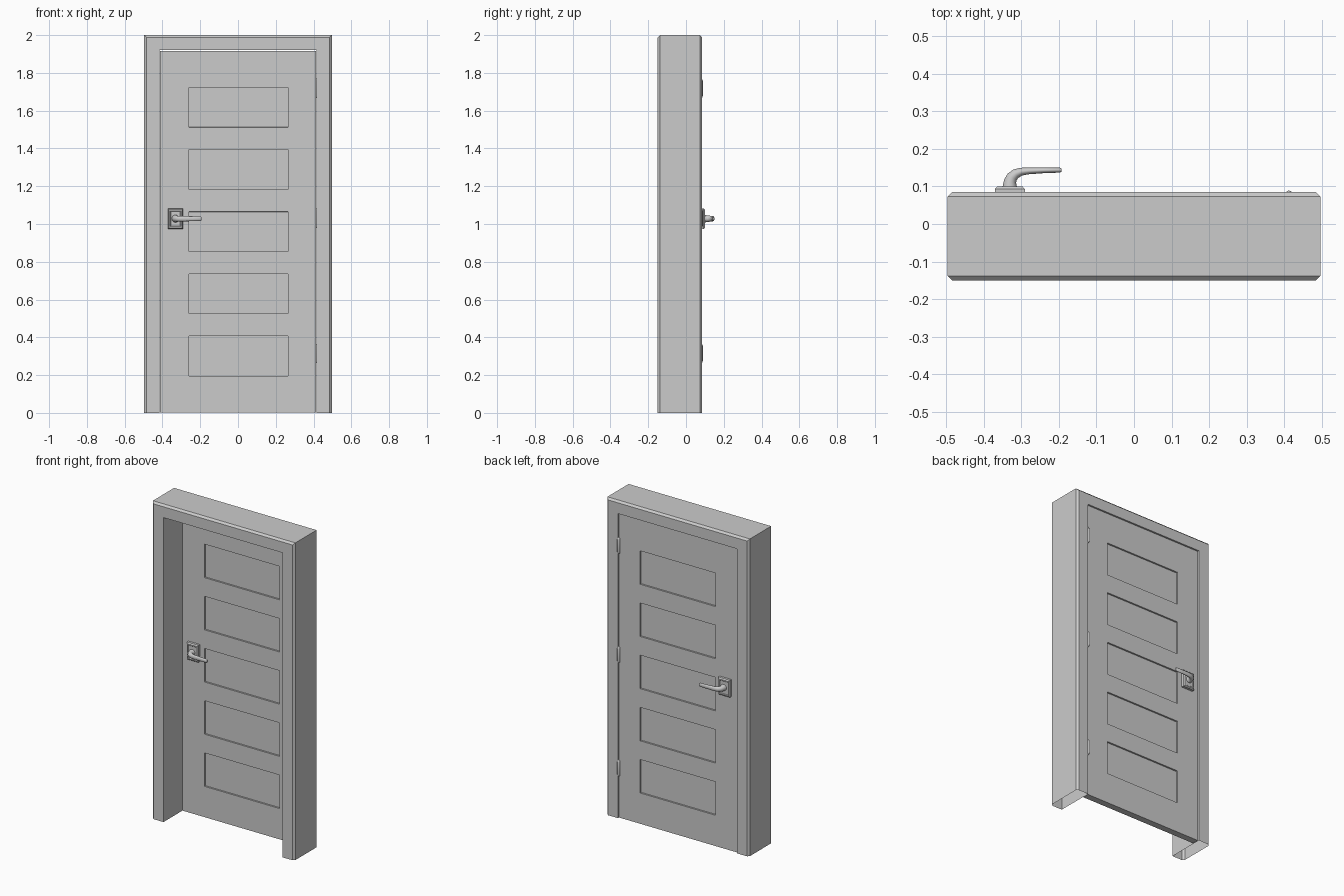
import bpy, bmesh, math
from mathutils import Vector

if "Cube" in bpy.data.objects:
    bpy.data.objects.remove(bpy.data.objects["Cube"])

W, H = 0.497, 2.0            # frame half width, height
OW, OH = 0.415, 1.92         # opening half width, height
Y0, Y1 = -0.15, 0.085        # frame depth
D0, D1 = 0.036, 0.078        # door leaf depth


def finish(bm, name, smooth=None):
    bmesh.ops.recalc_face_normals(bm, faces=bm.faces[:])
    me = bpy.data.meshes.new(name)
    bm.to_mesh(me)
    bm.free()
    ob = bpy.data.objects.new(name, me)
    bpy.context.collection.objects.link(ob)
    if smooth:
        bpy.ops.object.select_all(action='DESELECT')
        ob.select_set(True)
        bpy.context.view_layer.objects.active = ob
        bpy.ops.object.shade_smooth_by_angle(angle=math.radians(smooth))
    return ob


def loft(bm, rings):
    """Skin a list of equal-length point rings and cap both ends."""
    vs = [[bm.verts.new(p) for p in r] for r in rings]
    n = len(vs[0])
    for a, b in zip(vs, vs[1:]):
        for i in range(n):
            j = (i + 1) % n
            bm.faces.new((a[i], a[j], b[j], b[i]))
    bm.faces.new(vs[0])
    bm.faces.new(vs[-1])


# Door frame: extruded U profile, chamfered outside edges, open underneath
bm = bmesh.new()
prof = [(-W, 0), (-W, H), (W, H), (W, 0), (OW, 0), (OW, OH), (-OW, OH), (-OW, 0)]
loft(bm, [[(x, y, z) for x, z in prof] for y in (Y0, Y1)])
bm.normal_update()


def outer(e):
    a, b = (v.co for v in e.verts)
    if abs(a.y - b.y) > 0.01:
        return False
    top = a.z > H - 0.01 and b.z > H - 0.01
    side = abs(a.x) > W - 0.01 and abs(b.x) > W - 0.01 and abs(a.x - b.x) < 0.01
    return top or side


bmesh.ops.recalc_face_normals(bm, faces=bm.faces[:])
bmesh.ops.bevel(bm, geom=[e for e in bm.edges if outer(e)], offset=0.012,
                offset_type='OFFSET', segments=1, affect='EDGES')
bmesh.ops.delete(bm, geom=[f for f in bm.faces if all(v.co.z < 0.001 for v in f.verts)],
                 context='FACES_ONLY')
finish(bm, "door_frame")

# Door leaf: slab cut into a grid, five panels sunk on both sides
bm = bmesh.new()
w, h = 0.412, 1.917
loft(bm, [[(-w, y, 0.002), (w, y, 0.002), (w, y, h), (-w, y, h)] for y in (D0, D1)])
px = (-0.26, 0.265)
panels = [(0.196 + 0.329 * i, 0.407 + 0.329 * i) for i in range(5)]
cuts = [((x, 0, 0), (1, 0, 0)) for x in px]
cuts += [((0, 0, z), (0, 0, 1)) for p in panels for z in p]
for co, no in cuts:
    bmesh.ops.bisect_plane(bm, geom=bm.verts[:] + bm.edges[:] + bm.faces[:],
                           plane_co=co, plane_no=no)
bmesh.ops.recalc_face_normals(bm, faces=bm.faces[:])
sunk = []
for f in bm.faces:
    c = f.calc_center_median()
    if abs(f.normal.y) > 0.9 and px[0] < c.x < px[1] and any(a < c.z < b for a, b in panels):
        sunk.append(f)
bmesh.ops.inset_individual(bm, faces=sunk, thickness=0.0005, depth=0)
for f in sunk:
    bmesh.ops.translate(bm, verts=f.verts[:], vec=-0.01 * f.normal)
finish(bm, "door_leaf")

# Handles: stepped plate and tapering curved lever on each side
CX, CZ = -0.331, 1.028
PLATE = [(0.040, 0.054, 0), (0.040, 0.054, 0.015), (0.034, 0.048, 0.022),
         (0.028, 0.042, 0.022), (0.025, 0.039, 0.019)]
LEVER = [(0, 0.018, 0.020, 0.020), (0, 0.027, 0.018, 0.019), (0.001, 0.036, 0.0165, 0.017),
         (0.006, 0.047, 0.015, 0.016), (0.016, 0.056, 0.013, 0.015),
         (0.030, 0.0615, 0.0105, 0.0145), (0.050, 0.0635, 0.009, 0.014),
         (0.090, 0.065, 0.0075, 0.013), (0.134, 0.0655, 0.0065, 0.012),
         (0.138, 0.0655, 0.004, 0.009)]


def handle(side, face, s):
    bm = bmesh.new()
    loft(bm, [[(CX + i * a, face + s * d, CZ + j * b)
               for i, j in ((-1, -1), (1, -1), (1, 1), (-1, 1))] for a, b, d in PLATE])
    finish(bm, side + "_handle_plate")
    bm = bmesh.new()
    rings = []
    for k, (x, d, a, b) in enumerate(LEVER):
        p, q = LEVER[max(k - 1, 0)], LEVER[min(k + 1, len(LEVER) - 1)]
        t = Vector((q[0] - p[0], q[1] - p[1])).normalized()
        ring = []
        for i in range(20):
            u = 2 * math.pi * i / 20
            c = a * math.cos(u)
            ring.append((CX + x - t.y * c, face + s * (d + t.x * c), CZ + b * math.sin(u)))
        rings.append(ring)
    loft(bm, rings)
    finish(bm, side + "_handle_lever", 40)


handle("back", D1, 1)
handle("front", D0, -1)

# Hinge barrels with rounded ends on the back
for name, z in (("lower", 0.315), ("middle", 1.03), ("upper", 1.718)):
    bm = bmesh.new()
    rings = [[(0.413 + r * math.cos(i * math.pi / 8), 0.08 + r * math.sin(i * math.pi / 8), z + dz)
              for i in range(16)]
             for r, dz in ((0.004, -0.051), (0.007, -0.047), (0.009, -0.04),
                           (0.009, 0.04), (0.007, 0.047), (0.004, 0.051))]
    loft(bm, rings)
    finish(bm, name + "_hinge", 40)
